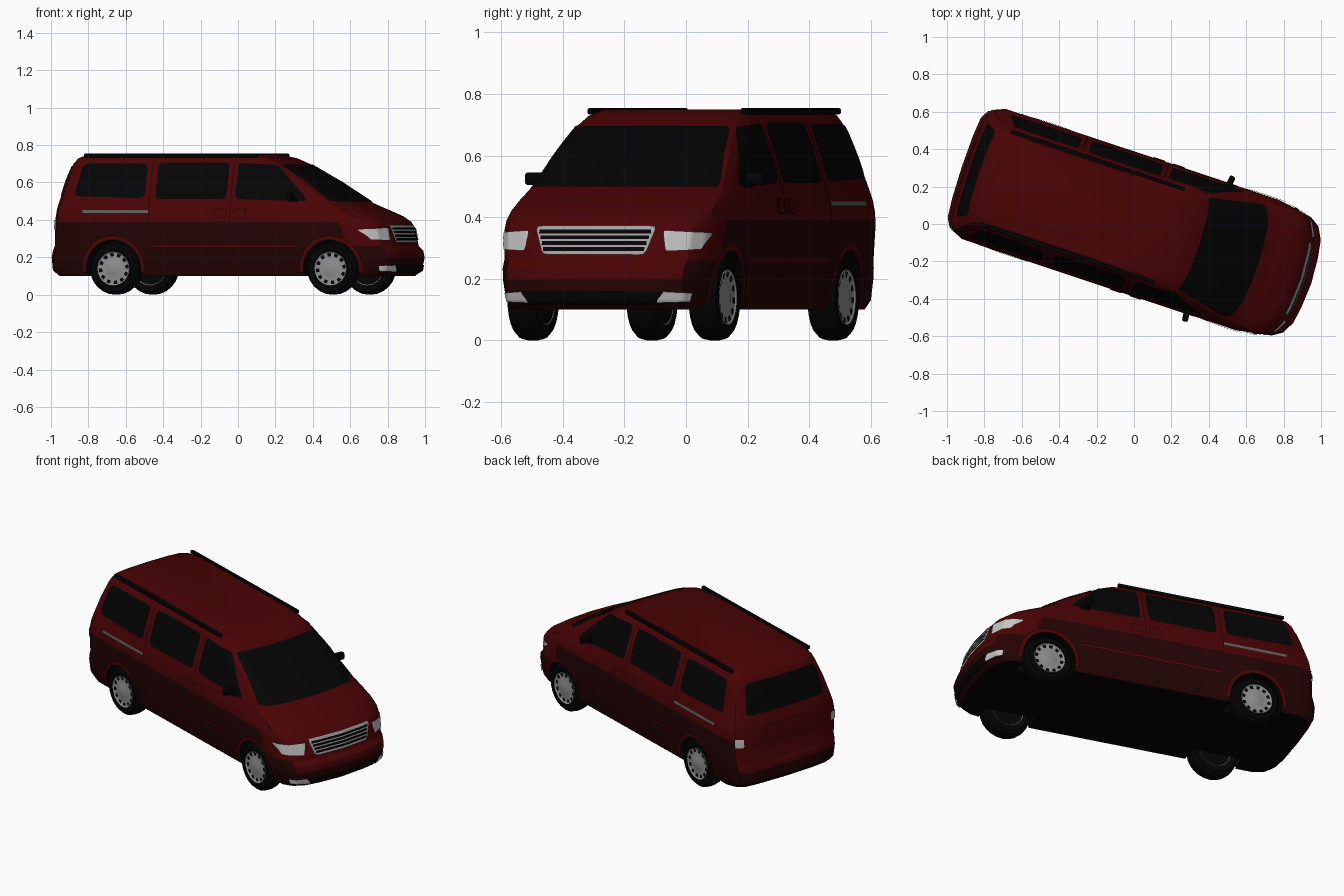
import bpy, bmesh, math
from mathutils import Vector, Matrix
from mathutils.bvhtree import BVHTree

HEADING = math.radians(-18.4)
if "Cube" in bpy.data.objects:
    bpy.data.objects.remove(bpy.data.objects["Cube"])


def material(name, r, g, b):
    mat = bpy.data.materials.new(name)
    mat.use_nodes = True
    mat.diffuse_color = (r, g, b, 1)
    mat.node_tree.nodes["Principled BSDF"].inputs["Base Color"].default_value = (r, g, b, 1)
    return mat


red = material("deep red paint", .068, .001, .0015)
dark_red = material("dark red lower paint", .017, .001, .001)
black = material("black rubber", .001, .001, .001)
glass = material("tinted glass", .0012, .0012, .0015)
chrome = material("chrome", .36, .36, .37)
trim = material("dull grey trim", .12, .11, .11)
lamp = material("lamp white", .55, .55, .55)
alloy = material("wheel silver", .27, .27, .27)


def finish(name, bm, mats):
    mesh = bpy.data.meshes.new(name)
    bm.to_mesh(mesh)
    bm.free()
    for mat in mats:
        mesh.materials.append(mat)
    obj = bpy.data.objects.new(name, mesh)
    obj.rotation_euler.z = HEADING
    bpy.context.collection.objects.link(obj)
    return obj


# Body: stacked plan outlines (height, rear, front, half width, nose roundness)
LAYERS = [
    (.10, -.93, .95, .335, 1), (.13, -.965, .985, .345, 1),
    (.20, -.97, 1.0, .352, 1), (.235, -.962, .99, .356, 1),
    (.26, -.95, .965, .359, 1), (.36, -.948, .942, .366, 1),
    (.39, -.946, .92, .367, 1), (.42, -.943, .875, .366, 1),
    (.455, -.938, .79, .361, .9), (.49, -.93, .705, .351, .8),
    (.60, -.9, .53, .32, .6), (.70, -.865, .35, .285, .45),
    (.73, -.84, .28, .27, .4), (.75, -.79, .18, .245, .4)]
TAIL = [(0, 0), (.004, .5), (.014, .8), (.04, .93), (.1, 1)]
NOSE = [(.24, 1), (.11, .94), (.06, .85), (.025, .66), (.01, .4), (0, 0)]


def outline(z, rear, front, half, k):
    pts = [(rear + d, w * half) for d, w in TAIL]
    start, end = pts[-1][0], front - NOSE[0][0] * k
    pts += [(start + (end - start) * i / 4, half) for i in (1, 2, 3)]
    pts += [(front - d * k, w * half) for d, w in NOSE]
    pts += [(x, -y) for x, y in reversed(pts[1:-1])]
    return [Vector((x, y, z)) for x, y in pts]


def paint(face):
    """Darker paint low on the flanks and along the bumpers."""
    centre = face.calc_center_median()
    if abs(face.normal.y) > .7:
        limit = .26 if centre.x > .72 else .39
    else:
        limit = .2
    return 2 if centre.z < limit else 1


bm = bmesh.new()
rings = [[bm.verts.new(p) for p in outline(*layer)] for layer in LAYERS]
count = len(rings[0])
for low, high in zip(rings, rings[1:]):
    for i in range(count):
        j = (i + 1) % count
        bm.faces.new((low[i], low[j], high[j], high[i]))
bottom = bm.faces.new(rings[0])
bm.faces.new(rings[-1])
bmesh.ops.recalc_face_normals(bm, faces=bm.faces)
for face in bm.faces:
    face.material_index = 0 if face is bottom else paint(face)
surface = BVHTree.FromBMesh(bm)
body = finish("van_body", bm, [black, red, dark_red])


# Thin plates laid on the body, seen from a side, the front or the rear
def project(view, sign, a, b, lift):
    origin, ray = {"side": ((a, 2 * sign, b), (0, -sign, 0)),
                   "front": ((2, a * sign, b), (-1, 0, 0)),
                   "rear": ((-2, a * sign, b), (1, 0, 0))}[view]
    hit, normal, _, _ = surface.ray_cast(Vector(origin), Vector(ray))
    return None if hit is None else hit + normal * lift


def plate(name, view, shape, mat, sign=1, lift=.005, nu=14, nv=8):
    bm = bmesh.new()
    grid = {}
    for i in range(nu + 1):
        for j in range(nv + 1):
            p = project(view, sign, *shape(i / nu, j / nv), lift)
            grid[i, j] = bm.verts.new(p) if p else None
    out = Vector({"side": (0, sign, 0), "front": (1, 0, 0), "rear": (-1, 0, 0)}[view])
    for i in range(nu):
        for j in range(nv):
            quad = [grid[i, j], grid[i + 1, j], grid[i + 1, j + 1], grid[i, j + 1]]
            if all(quad):
                face = bm.faces.new(quad)
                face.normal_update()
                if face.normal.dot(out) < 0:
                    face.normal_flip()
    return finish(name, bm, [mat])


def quad(p, q, r, s, soft=0):
    """Four-cornered shape, counted round from the lower edge, with softened corners."""
    p, q, r, s = map(Vector, (p, q, r, s))

    def squeeze(u, v):
        edge = max(0, abs(v - .5) * 10 - 4)
        return .5 + (u - .5) * (1 - soft * edge * edge)

    def shape(u, v):
        u, v = squeeze(u, v), squeeze(v, u)
        return p.lerp(q, u).lerp(s.lerp(r, u), v)
    return shape


def rect(a, b, low, high, soft=0):
    return quad((a, low), (b, low), (b, high), (a, high), soft)


def arch(x):
    def shape(u, v):
        angle = math.radians(-6 + 192 * u)
        radius = .153 + .024 * v
        return x + radius * math.cos(angle), .14 + radius * math.sin(angle)
    return shape


AXLES = {"front": .64, "rear": -.583}
for side, sign in (("left", 1), ("right", -1)):
    def add(name, view, shape, mat, **kw):
        plate(side + "_" + name, view, shape, mat, sign, **kw)

    # Side glass
    add("front_window", "side", quad((.1, .51), (.515, .498), (.32, .69), (.1, .705), .04), glass)
    add("middle_window", "side", rect(-.35, .05, .51, .705, .04), glass)
    add("rear_window", "side", quad((-.81, .525), (-.41, .515), (-.41, .7), (-.77, .7), .05), glass)
    # Door seams, handles, mouldings and dull strip
    for label, x in (("front", .075), ("rear", -.382)):
        add(label + "_door_seam", "side", rect(x - .003, x + .003, .13, .7), dark_red, lift=.003, nu=1, nv=24)
    for label, x in (("front", .13), ("sliding", .02)):
        add(label + "_handle_recess", "side", rect(x - .036, x + .036, .41, .46, .1), dark_red, lift=.003)
        add(label + "_handle", "side", rect(x - .032, x + .032, .415, .455, .1), red, lift=.007)
    add("door_moulding", "side", rect(-.375, .46, .252, .27), red, lift=.009, nv=2)
    add("flank_strip", "side", rect(-.755, -.385, .435, .452), trim, nv=2)
    # Wheel arch lips
    for label, x in AXLES.items():
        add(label + "_arch", "side", arch(x), red, lift=.009, nu=28, nv=2)
    # Lamps
    add("headlight", "front", quad((.24, .29), (.335, .295), (.352, .35), (.228, .357), .03), lamp, nu=24)
    add("fog_lamp", "front", quad((.22, .127), (.31, .13), (.316, .155), (.24, .16)), lamp, lift=.007)
    add("tail_lamp", "rear", rect(.295, .34, .35, .4, .06), lamp)

# Windscreen, rear glass and tailgate
plate("windscreen", "front", quad((-.32, .495), (.32, .495), (.258, .692), (-.258, .692), .02), glass, nu=28, nv=16)
plate("tailgate_glass", "rear", quad((-.265, .52), (.265, .52), (.235, .69), (-.235, .69), .04), glass, nu=20)
plate("tailgate_recess", "rear", rect(-.16, .16, .35, .45, .05), dark_red, lift=.003)
plate("tailgate_panel", "rear", rect(-.156, .156, .354, .446, .05), red, lift=.006)
plate("tailgate_seam", "rear", rect(-.28, .28, .25, .255), dark_red, lift=.003)

# Grille and lower intake
plate("grille", "front", quad((-.175, .278), (.175, .278), (.207, .37), (-.207, .37), .03), chrome, nu=20)
for i in range(4):
    z = .289 + .019 * i
    w = .172 + .006 * i
    plate("grille_slot", "front", rect(-w, w, z, z + .0125), black, lift=.008, nu=20, nv=2)
plate("lower_intake", "front", rect(-.235, .235, .12, .16), black, nu=20, nv=4)


# Turned parts about the axle
def turned(name, profile, x, mats, rule=lambda ring, seg: 0, segs=24):
    bm = bmesh.new()
    rings = []
    for radius, y in profile:
        rings.append([bm.verts.new((x + radius * math.cos(a), y, .14 + radius * math.sin(a)))
                      for a in (math.tau * i / segs for i in range(segs))])
    for k, (a, b) in enumerate(zip(rings, rings[1:])):
        for i in range(segs):
            j = (i + 1) % segs
            bm.faces.new((a[i], a[j], b[j], b[i])).material_index = rule(k, i)
    for cap in (rings[0], rings[-1]):
        bm.faces.new(cap)
    bmesh.ops.recalc_face_normals(bm, faces=bm.faces)
    return finish(name, bm, mats)


TYRE = [(.086, .35), (.1, .359), (.123, .358), (.136, .345), (.14, .327),
        (.14, .294), (.136, .275), (.123, .262), (.086, .265)]
RIM = [(.022, .36), (.034, .357), (.066, .351), (.084, .353), (.09, .358),
       (.09, .263), (.08, .27), (.03, .273)]


def box(name, centre, size, mat, bevel, tilt=0):
    bm = bmesh.new()
    bmesh.ops.create_cube(bm, size=1, matrix=Matrix.Translation(centre)
                          @ Matrix.Rotation(tilt, 4, "Z") @ Matrix.Diagonal((*size, 1)))
    bmesh.ops.bevel(bm, geom=bm.edges[:], offset=bevel, segments=2, affect="EDGES", profile=.5)
    return finish(name, bm, [mat])


for side, sign in (("left", 1), ("right", -1)):
    for label, x in AXLES.items():
        part = side + "_" + label
        turned(part + "_tyre", [(r, y * sign) for r, y in TYRE], x, [black])
        turned(part + "_rim", [(r, y * sign) for r, y in RIM], x, [alloy, black],
               lambda ring, seg: int(ring == 2 and seg % 2 == 0))
        # Wheel well cut from the body
        well = turned(part + "_well_cutter", [(.155, .22 * sign), (.155, .5 * sign)], x, [black], segs=32)
        well.hide_render = True
        well.hide_viewport = True
        cut = body.modifiers.new(part + "_well", "BOOLEAN")
        cut.operation = "DIFFERENCE"
        cut.solver = "EXACT"
        cut.object = well
    # Mirrors and roof rails
    box(side + "_mirror", (.418, .375 * sign, .525), (.032, .07, .042), black, .01, -.12 * sign)
    box(side + "_mirror_foot", (.425, .345 * sign, .507), (.05, .04, .02), black, .005)
    box(side + "_roof_rail", (-.29, .262 * sign, .744), (.98, .02, .02), black, .005)

# Smooth curved surfaces, keep creases
bpy.ops.object.select_all(action="DESELECT")
for obj in bpy.context.scene.objects:
    if obj.type == "MESH" and not obj.hide_viewport:
        obj.select_set(True)
bpy.context.view_layer.objects.active = body
bpy.ops.object.shade_smooth_by_angle(angle=math.radians(28))
